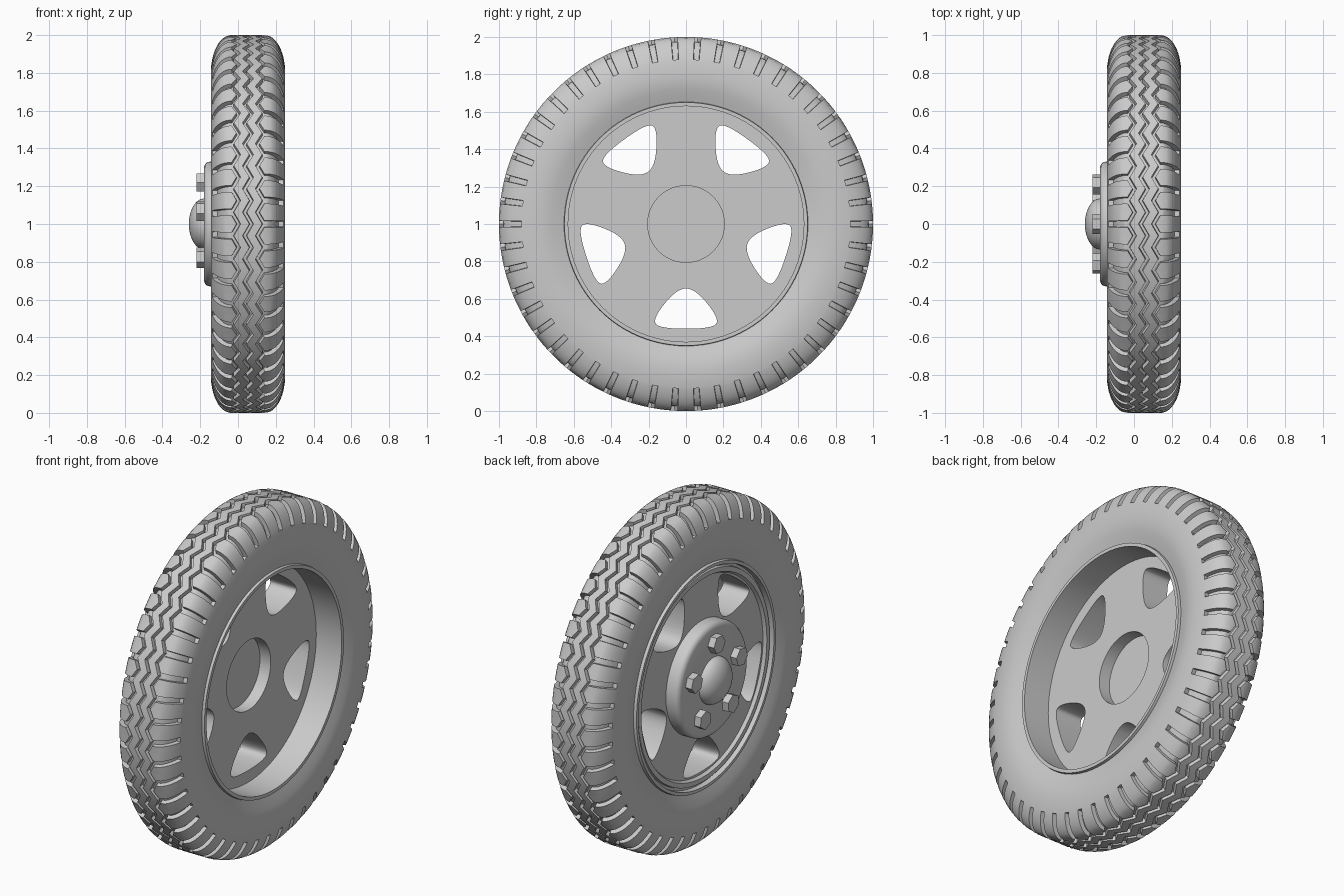
import bpy, bmesh
from math import sin, cos, pi, radians, hypot

cube = bpy.data.objects.get("Cube")
if cube:
    bpy.data.objects.remove(cube, do_unlink=True)

GREY = (0.6, 0.6, 0.6, 1)
grey = bpy.data.materials.new("plain_grey")
grey.use_nodes = True
grey.diffuse_color = GREY
grey.node_tree.nodes["Principled BSDF"].inputs["Base Color"].default_value = GREY


def activate(obj):
    bpy.ops.object.select_all(action='DESELECT')
    obj.select_set(True)
    bpy.context.view_layer.objects.active = obj


def make_object(name, bm, smooth=True):
    bmesh.ops.remove_doubles(bm, verts=bm.verts, dist=1e-5)
    bmesh.ops.recalc_face_normals(bm, faces=bm.faces)
    mesh = bpy.data.meshes.new(name)
    bm.to_mesh(mesh)
    bm.free()
    mesh.materials.append(grey)
    obj = bpy.data.objects.new(name, mesh)
    bpy.context.collection.objects.link(obj)
    if smooth:
        activate(obj)
        bpy.ops.object.shade_smooth_by_angle(angle=radians(32))
    return obj


def polar(x, r, a):
    return (x, r * cos(a), 1 + r * sin(a))


def lathe(name, profile, segments=96, smooth=True):
    """Revolve (x, radius) points around the axle; both ends lie on the axis."""
    bm = bmesh.new()
    rings = []
    for x, r in profile:
        if r == 0:
            rings.append([bm.verts.new(polar(x, 0, 0))] * segments)
        else:
            rings.append([bm.verts.new(polar(x, r, 2 * pi * i / segments)) for i in range(segments)])
    for a, b in zip(rings, rings[1:]):
        for i in range(segments):
            j = (i + 1) % segments
            quad = list(dict.fromkeys((a[i], a[j], b[j], b[i])))
            bm.faces.new(quad)
    return make_object(name, bm, smooth)


# Tyre: rows across the section, columns around the tread
MID, FLAT, WIDE, TALL, BELT = 0.053, 0.09, 0.107, 0.2, 0.8
PERIODS, DEPTH, ZIG = 50, 0.025, 0.018
SLOT, WALL = 0.125, 0.015


def shoulder(u):
    """Height of the tread surface at distance u from its centre line."""
    over = max(0, abs(u) - FLAT) / WIDE
    return BELT + TALL * (1 - over ** 2) ** 0.5


# Each row: (kind, value, carved everywhere, carved by slots)
half = [("tread", 0.008, True, False), ("tread", 0.011, False, False),
        ("tread", 0.057, False, False), ("tread", 0.060, True, False),
        ("tread", 0.076, True, False), ("tread", 0.079, False, True),
        ("tread", FLAT, False, True)]
half += [("arc", t, False, t > 24) for t in (75, 66, 57, 48, 39, 31, 25, 23.5, 12, 0)]
half += [("side", p, False, False) for p in
         ((0.196, 0.76), (0.188, 0.72), (0.176, 0.68), (0.165, 0.645))]
rows = [(-1, r) for r in reversed(half)] + [(1, r) for r in half]

edge = [0, SLOT, SLOT + WALL, 0.5 - SLOT - WALL, 0.5 - SLOT]
phases = edge + [0.5 + p for p in edge]


def section_point(side, row, phase):
    kind, value, groove, slot = row
    near = min(phase, 1 - phase) if side > 0 else abs(phase - 0.5)
    carve = DEPTH if groove or (slot and near <= SLOT + 1e-4) else 0
    if kind == "side":
        return MID + side * value[0], value[1]
    if kind == "arc":
        t = radians(value)
        nx, nr = cos(t) / WIDE, sin(t) / TALL
        size = hypot(nx, nr)
        u = FLAT + WIDE * cos(t) - carve * nx / size
        return MID + side * u, BELT + TALL * sin(t) - carve * nr / size
    u = side * value + ZIG * (4 * abs(phase - 0.5) - 1)
    return MID + u, shoulder(u) - carve


bm = bmesh.new()
columns = []
for k in range(PERIODS):
    for phase in phases:
        angle = 2 * pi * (k + phase) / PERIODS
        columns.append([bm.verts.new(polar(*section_point(s, r, phase), angle)) for s, r in rows])
for i, a in enumerate(columns):
    b = columns[(i + 1) % len(columns)]
    for j in range(len(rows)):
        n = (j + 1) % len(rows)
        bm.faces.new((a[j], a[n], b[n], b[j]))
make_object("tyre", bm)

# Wheel: rim, disc and rear hub recess in one turned profile
wheel = lathe("wheel", [
    (-0.10, 0), (-0.10, 0.575), (-0.118, 0.585), (-0.118, 0.612), (-0.10, 0.615),
    (-0.10, 0.63), (-0.132, 0.632), (-0.132, 0.65), (-0.09, 0.657), (0.19, 0.657),
    (0.236, 0.65), (0.236, 0.63), (0.07, 0.63), (0.07, 0.205), (0.0, 0.205), (0.0, 0)],
    smooth=False)

# Rounded triangular openings, wide towards the rim
outline = [(-0.05, 0.345), (0.05, 0.345), (0.185, 0.515),
           (0.13, 0.56), (-0.13, 0.56), (-0.185, 0.515)]
for _ in range(3):
    cut = []
    for (a, b), (c, d) in zip(outline, outline[1:] + outline[:1]):
        cut += [(0.75 * a + 0.25 * c, 0.75 * b + 0.25 * d),
                (0.25 * a + 0.75 * c, 0.25 * b + 0.75 * d)]
    outline = cut

bm = bmesh.new()
for k in range(5):
    angle = -pi / 2 + k * 2 * pi / 5
    ends = []
    for x in (-0.3, 0.3):
        ends.append([bm.verts.new((x, b * cos(angle) - a * sin(angle),
                                   1 + b * sin(angle) + a * cos(angle))) for a, b in outline])
        bm.faces.new(ends[-1])
    for i in range(len(outline)):
        j = (i + 1) % len(outline)
        bm.faces.new((ends[0][i], ends[0][j], ends[1][j], ends[1][i]))
cutter = make_object("opening_cutter", bm, False)
cutter.hide_render = True

openings = wheel.modifiers.new("openings", 'BOOLEAN')
openings.operation = 'DIFFERENCE'
openings.solver = 'EXACT'
openings.object = cutter
activate(wheel)
bpy.ops.object.modifier_apply(modifier=openings.name)
bpy.data.objects.remove(cutter, do_unlink=True)
activate(wheel)
bpy.ops.object.shade_smooth_by_angle(angle=radians(32))

# Hub plate with a rounded edge, and its domed cap
lathe("hub_plate", [(-0.09, 0), (-0.09, 0.33), (-0.15, 0.33), (-0.164, 0.326),
                    (-0.175, 0.316), (-0.18, 0.30), (-0.18, 0)])
arc = [radians(a) for a in range(0, 90, 10)]
lathe("hub_cap", [(-0.17, 0), (-0.17, 0.135)]
      + [(-0.18 - 0.08 * sin(a), 0.135 * cos(a)) for a in arc] + [(-0.26, 0)], 64)

# Five hexagonal wheel bolts
for k in range(5):
    turn = pi / 2 + k * 2 * pi / 5
    bolt = lathe("wheel_bolt_%d" % (k + 1),
                 [(-0.17, 0), (-0.17, 0.054), (-0.22, 0.054), (-0.22, 0)], 6, False)
    for v in bolt.data.vertices:
        y, z = v.co.y, v.co.z - 1
        v.co.y = y * sin(turn) + z * cos(turn) + 0.22 * cos(turn)
        v.co.z = 1 - y * cos(turn) + z * sin(turn) + 0.22 * sin(turn)
